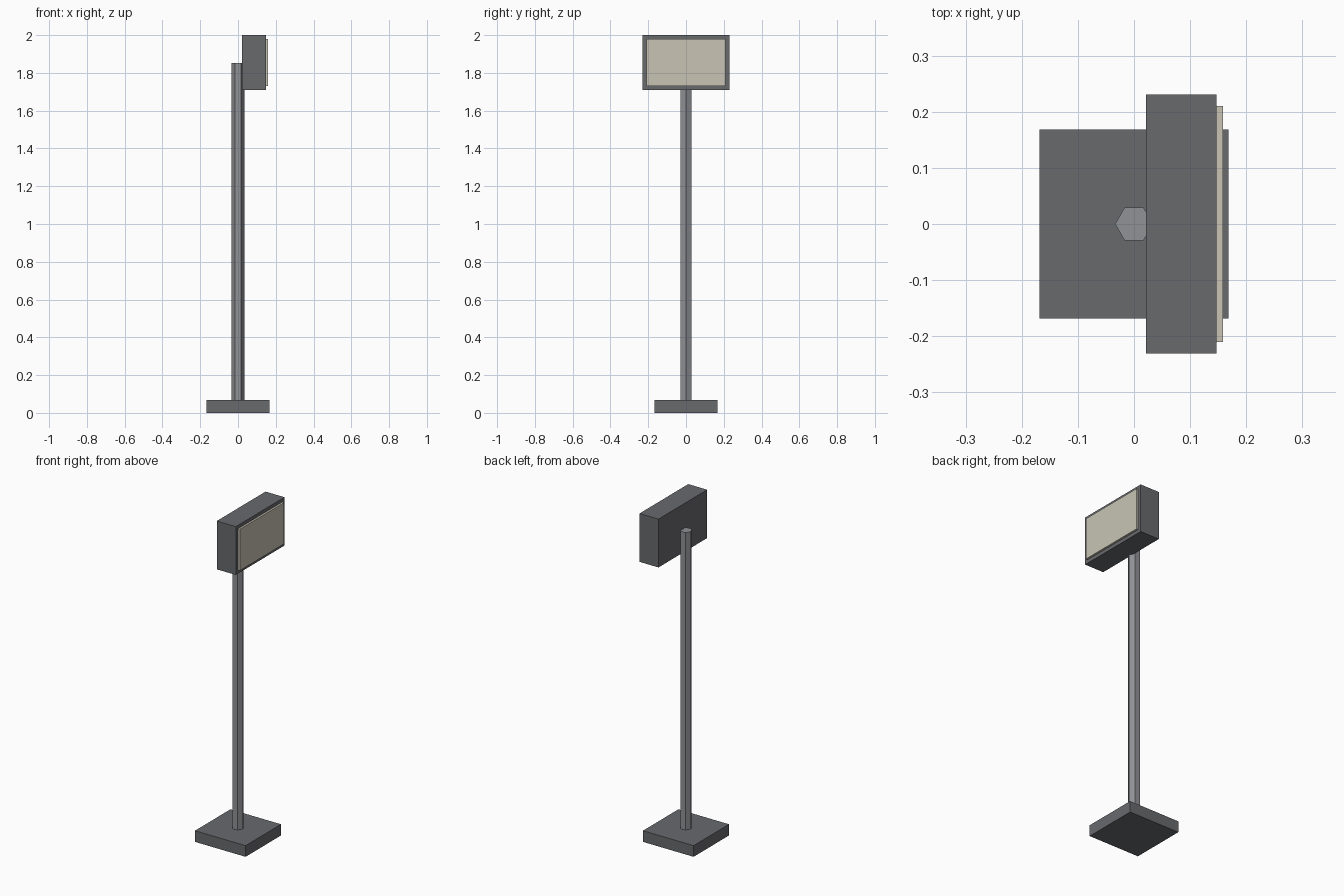
import bpy

if "Cube" in bpy.data.objects:
    bpy.data.objects.remove(bpy.data.objects["Cube"])


def material(name, rgb):
    m = bpy.data.materials.new(name)
    m.diffuse_color = (*rgb, 1.0)
    m.use_nodes = True
    m.node_tree.nodes["Principled BSDF"].inputs["Base Color"].default_value = m.diffuse_color
    return m


DARK = material("dark_grey", (0.14, 0.143, 0.152))
STEEL = material("steel_grey", (0.283, 0.287, 0.305))
CREAM = material("cream_lens", (0.58, 0.55, 0.46))


def finish(name, mat):
    obj = bpy.context.object
    obj.name = name
    obj.data.materials.append(mat)
    return obj


def box(name, x, y, z, mat):
    """Box spanning the (low, high) pair on each axis."""
    spans = (x, y, z)
    bpy.ops.mesh.primitive_cube_add(size=1, location=[(a + b) / 2 for a, b in spans])
    bpy.context.object.scale = [b - a for a, b in spans]
    bpy.ops.object.transform_apply(location=False, rotation=False, scale=True)
    return finish(name, mat)


# Square foot plate
box("base_plate", (-0.168, 0.168), (-0.168, 0.168), (0, 0.067), DARK)

# Six-sided pole, corners pointing along x
bottom, top = 0.001, 1.852
bpy.ops.mesh.primitive_cylinder_add(vertices=6, radius=0.0337, depth=top - bottom,
                                    location=(0, 0, (top + bottom) / 2),
                                    rotation=(0, 0, 0.5235988))
finish("pole", STEEL)

# Lamp housing fixed to the right of the pole top
box("lamp_housing", (0.021, 0.147), (-0.231, 0.231), (1.71, 2.0), DARK)

# Raised lens on the outer face
box("lamp_lens", (0.14, 0.159), (-0.21, 0.21), (1.731, 1.979), CREAM)
